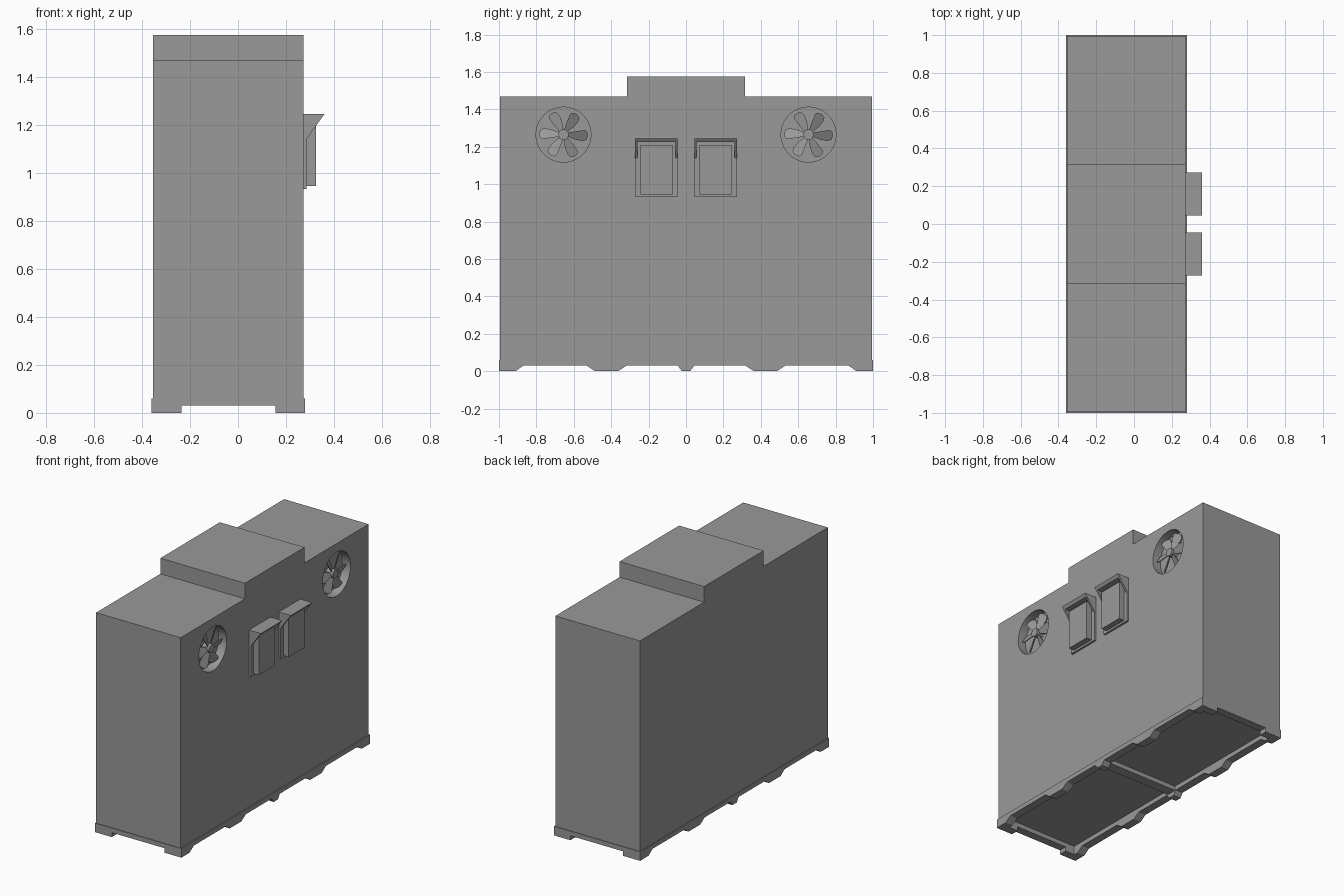
import bpy
import bmesh
import math
from mathutils import Matrix, Vector

default_cube = bpy.data.objects.get("Cube")
if default_cube:
    bpy.data.objects.remove(default_cube, do_unlink=True)

grey = bpy.data.materials.new("plain grey")
grey.use_nodes = True
grey_value = (0.32, 0.32, 0.32, 1.0)
grey.diffuse_color = grey_value
grey.node_tree.nodes["Principled BSDF"].inputs["Base Color"].default_value = grey_value

# Main dimensions
BACK_X, WALL_X = -0.355, 0.272
BASE_BACK, BASE_FRONT = -0.36, 0.28
BASE_TOP, NOTCH_TOP, RAIL = 0.06, 0.03, 0.055
FAN_Y, FAN_Z, FAN_RADIUS, FAN_DEPTH = 0.655, 1.265, 0.147, 0.06


def add_object(name, bm):
    bmesh.ops.recalc_face_normals(bm, faces=bm.faces)
    mesh = bpy.data.meshes.new(name)
    bm.to_mesh(mesh)
    bm.free()
    mesh.materials.append(grey)
    obj = bpy.data.objects.new(name, mesh)
    bpy.context.collection.objects.link(obj)
    return obj


def extrude_outline(bm, corners, shift):
    face = bm.faces.new([bm.verts.new(c) for c in corners])
    new = bmesh.ops.extrude_face_region(bm, geom=[face])["geom"]
    verts = [v for v in new if isinstance(v, bmesh.types.BMVert)]
    bmesh.ops.translate(bm, verts=verts, vec=shift)


def prism_x(name, outline, x0, x1):
    """Outline in (y, z), extruded along x."""
    bm = bmesh.new()
    extrude_outline(bm, [(x0, y, z) for y, z in outline], (x1 - x0, 0, 0))
    return add_object(name, bm)


def prism_y(name, outline, y0, y1):
    """Outline in (x, z), extruded along y."""
    bm = bmesh.new()
    extrude_outline(bm, [(x, y0, z) for x, z in outline], (0, y1 - y0, 0))
    return add_object(name, bm)


def box(name, x0, x1, y0, y1, z0, z1):
    return prism_y(name, [(x0, z0), (x1, z0), (x1, z1), (x0, z1)], y0, y1)


def disc(name, x0, x1, y, z, radius, sides):
    turn = [2 * math.pi * i / sides for i in range(sides)]
    ring = [(y + radius * math.cos(a), z + radius * math.sin(a)) for a in turn]
    return prism_x(name, ring, x0, x1)


def smooth(obj):
    bpy.ops.object.select_all(action="DESELECT")
    obj.select_set(True)
    bpy.context.view_layer.objects.active = obj
    bpy.ops.object.shade_smooth_by_angle(angle=math.radians(30))


# Cabinet with a raised middle
half = [(0.315, 1.575), (0.315, 1.47), (0.995, 1.47), (0.995, BASE_TOP)]
outline = half + [(-y, z) for y, z in reversed(half)]
cabinet = prism_x("cabinet", outline, BACK_X, WALL_X)

# Round fan recesses cut into the wall
for side in (-1, 1):
    cutter = disc("fan_cutter", WALL_X - FAN_DEPTH, WALL_X + 0.1,
                  side * FAN_Y, FAN_Z, FAN_RADIUS, 40)
    cutter.hide_render = True
    cut = cabinet.modifiers.new("fan recess", "BOOLEAN")
    cut.operation = "DIFFERENCE"
    cut.solver = "EXACT"
    cut.object = cutter
    bpy.context.view_layer.objects.active = cabinet
    bpy.ops.object.modifier_apply(modifier=cut.name)
    bpy.data.objects.remove(cutter, do_unlink=True)
smooth(cabinet)

# Fans: six pitched paddle blades around a hub
blade = [(0.02, -0.01), (0.06, -0.026), (0.1, -0.034), (0.122, -0.028),
         (0.13, -0.008), (0.127, 0.014), (0.115, 0.024), (0.07, 0.018), (0.02, 0.01)]
for side, label in ((-1, "front"), (1, "back")):
    centre = Vector((WALL_X - FAN_DEPTH / 2, side * FAN_Y, FAN_Z))
    bm = bmesh.new()
    for i in range(6):
        spin = Matrix.Rotation(i * math.pi / 3, 4, "X")
        pts = [centre + spin @ Vector((0.5 * t, r, t)) for r, t in blade]
        extrude_outline(bm, pts, (0.006, 0, 0))
    add_object(label + "_fan_blades", bm)
    hub = disc(label + "_fan_hub", WALL_X - FAN_DEPTH, WALL_X - 0.008,
               side * FAN_Y, FAN_Z, 0.028, 24)
    smooth(hub)

# Hooded vents: back plate, raised box, sloped hood with thin cheeks
for side, label in ((-1, "front"), (1, "back")):
    y0, y1 = sorted((side * 0.045, side * 0.272))
    plate_x, lip_x, top, low = 0.285, 0.36, 1.245, 1.14
    under = top - 0.02
    slope = (lip_x - plate_x) / (top - low)
    under_x = lip_x - slope * (top - under)
    box(label + "_vent_plate", WALL_X, plate_x, y0, y1, 0.932, top)
    box(label + "_vent_box", plate_x, 0.325, y0 + 0.028, y1 - 0.028, 0.946, 1.21)
    prism_y(label + "_vent_hood", [(plate_x, under), (under_x, under),
                                   (lip_x, top), (plate_x, top)], y0, y1)
    for name, y in (("_vent_cheek_a", y0), ("_vent_cheek_b", y1 - 0.012)):
        prism_y(label + name, [(plate_x, low), (under_x, under), (plate_x, under)],
                y, y + 0.012)

# Long base rails with sloped notches between the feet
notches = [(0.022, 0.044, 0.317, 0.364), (0.487, 0.531, 0.868, 0.912)]
right_half = []
for a, b, c, d in notches:
    right_half += [(a, 0), (b, NOTCH_TOP), (c, NOTCH_TOP), (d, 0)]
right_half += [(1, 0), (1, BASE_TOP)]
rail = right_half + [(-y, z) for y, z in reversed(right_half)]
prism_x("left_base_rail", rail, BASE_FRONT - RAIL, BASE_FRONT)
prism_x("right_base_rail", rail, BASE_BACK, BASE_BACK + RAIL)

# End rails with a square notch, and the middle cross beam
inner0, inner1 = BASE_BACK + RAIL, BASE_FRONT - RAIL
end = [(inner0, 0), (-0.235, 0), (-0.235, NOTCH_TOP), (0.157, NOTCH_TOP),
       (0.157, 0), (inner1, 0), (inner1, BASE_TOP), (inner0, BASE_TOP)]
prism_y("front_base_rail", end, -1, -1 + RAIL)
prism_y("back_base_rail", end, 1 - RAIL, 1)
box("base_cross_beam", inner0, inner1, -0.035, 0.035, NOTCH_TOP, BASE_TOP)
